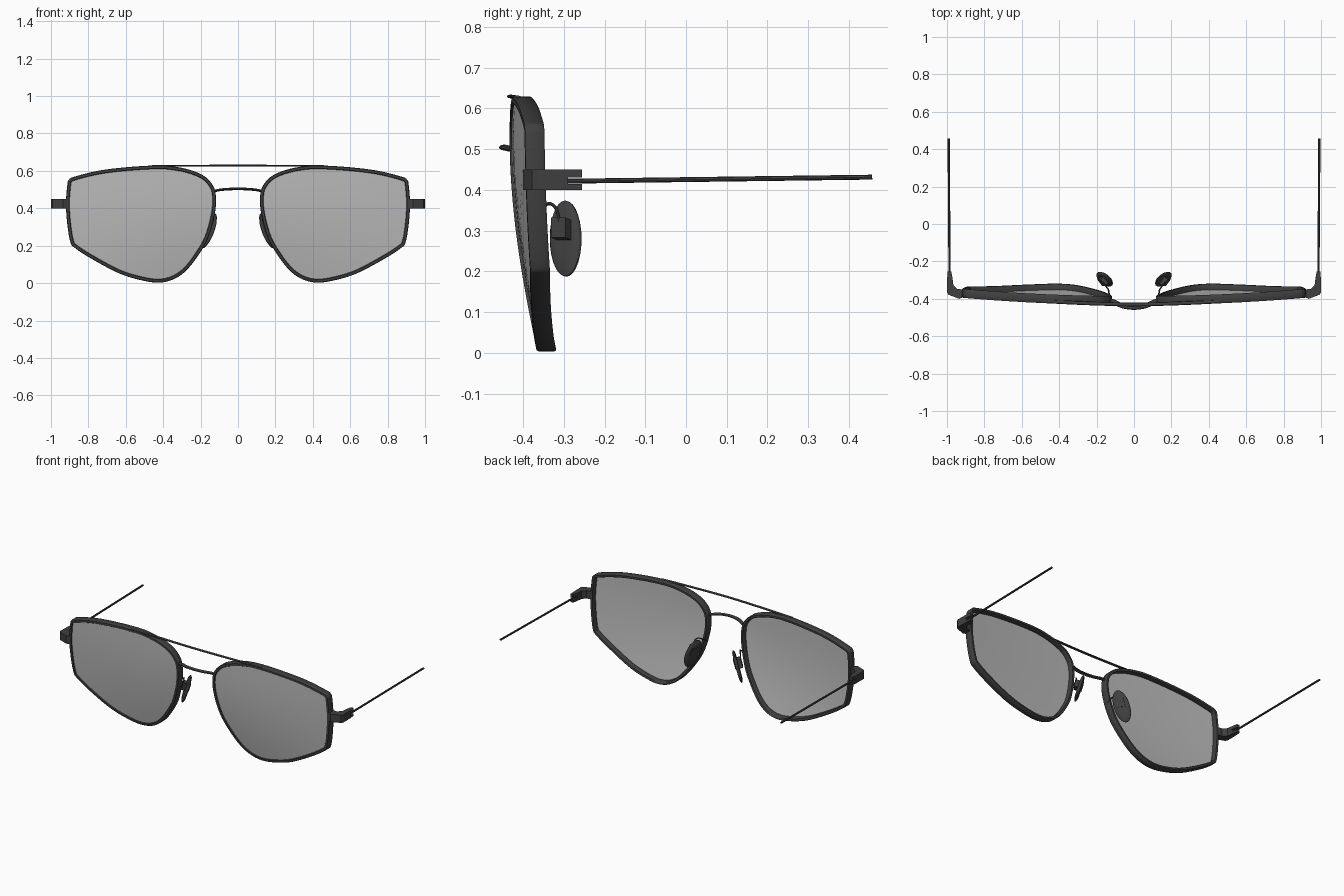
import bpy, bmesh, math
from mathutils import Vector

if "Cube" in bpy.data.objects:
    bpy.data.objects.remove(bpy.data.objects["Cube"])


def material(name, c):
    m = bpy.data.materials.new(name)
    m.diffuse_color = (c, c, c, 1)
    m.use_nodes = True
    m.node_tree.nodes["Principled BSDF"].inputs["Base Color"].default_value = m.diffuse_color
    return m


FRAME = material("dark grey metal", 0.05)
LENS = material("grey lens", 0.5)


def make(name, verts, faces, mat, angle=35):
    me = bpy.data.meshes.new(name)
    me.from_pydata([tuple(v) for v in verts], [], faces)
    bm = bmesh.new()
    bm.from_mesh(me)
    bmesh.ops.recalc_face_normals(bm, faces=bm.faces)
    bm.to_mesh(me)
    bm.free()
    me.materials.append(mat)
    ob = bpy.data.objects.new(name, me)
    bpy.context.collection.objects.link(ob)
    bpy.ops.object.select_all(action='DESELECT')
    ob.select_set(True)
    bpy.context.view_layer.objects.active = ob
    bpy.ops.object.shade_smooth_by_angle(angle=math.radians(angle))
    return ob


def catmull(pts, n, closed):
    pts = [Vector(p) for p in pts]
    N = len(pts)
    out = []
    for i in range(N if closed else N - 1):
        if closed:
            a, b, c, d = (pts[(i + k) % N] for k in (-1, 0, 1, 2))
        else:
            a, b, c, d = (pts[min(max(i + k, 0), N - 1)] for k in (-1, 0, 1, 2))
        for j in range(n):
            t = j / n
            out.append(0.5 * (2 * b + (c - a) * t + (2 * a - 5 * b + 4 * c - d) * t * t
                              + (3 * b - a - 3 * c + d) * t ** 3))
    if not closed:
        out.append(pts[-1])
    return out


def skin(rings, closed):
    """Faces joining equal-sized rings of vertices."""
    n, k = len(rings), len(rings[0])
    verts = [v for r in rings for v in r]
    faces = []
    for i in range(n if closed else n - 1):
        a, b = i * k, ((i + 1) % n) * k
        for j in range(k):
            faces.append((a + j, a + (j + 1) % k, b + (j + 1) % k, b + j))
    if not closed:
        faces += [tuple(range(k)), tuple(range((n - 1) * k, n * k))]
    return verts, faces


def sweep(name, pts, w, h, mat, sides=10, smooth=6):
    """Elliptical bar along a path: w sideways, h upwards (half sizes)."""
    path = catmull(pts, smooth, False)
    rings = []
    for i, p in enumerate(path):
        t = (path[min(i + 1, len(path) - 1)] - path[max(i - 1, 0)]).normalized()
        side = t.cross(Vector((0, 0, 1))).normalized()
        up = side.cross(t)
        rings.append([p + side * w * math.cos(a) + up * h * math.sin(a)
                      for a in (2 * math.pi * j / sides for j in range(sides))])
    return make(name, *skin(rings, False), mat)


def prism(name, outline, z0, z1, mat):
    rings = [[(x, y, z) for x, y in outline] for z in (z0, z1)]
    return make(name, *skin(rings, False), mat, 20)


def surf(x, z):
    """Front surface of the curved, tilted frame."""
    x = abs(x)
    return -0.434 + 0.047 * x * x + 0.2 * min(z - 0.55, 0) ** 2 * (1 - 0.8 * (x - 0.42))


# outer outline of one rim (x, z)
OUTLINE = [(.118, .46), (.121, .39), (.143, .29), (.18, .2), (.26, .085), (.335, .025), (.42, .003),
           (.52, .016), (.64, .054), (.79, .134), (.872, .188), (.895, .215), (.911, .30), (.92, .42),
           (.912, .53), (.904, .553), (.875, .569), (.74, .602), (.58, .621), (.42, .629),
           (.32, .62), (.235, .598), (.172, .566), (.13, .515)]
LOOP = catmull(OUTLINE, 5, True)
SECTION = [(.003, 0), (0, .005), (0, .043), (.004, .048), (.016, .048),
           (.019, .043), (.019, .005), (.016, 0)]


def inset(d):
    out = []
    for i, p in enumerate(LOOP):
        t = (LOOP[(i + 1) % len(LOOP)] - LOOP[i - 1]).normalized()
        out.append(p + Vector((-t.y, t.x)) * d)
    return out


for s, tag in ((1, "right"), (-1, "left")):
    # rim
    layers = [[(s * p.x, surf(p.x, p.y) + dep, p.y) for p in inset(d)] for d, dep in SECTION]
    make(tag + "_rim", *skin(layers, True), FRAME, 50)

    # lens: concentric rings, front and back
    edge = inset(.014)
    c = Vector((.5, .33))
    rings = []
    scales = [.02, .2, .4, .6, .8, 1]
    for dep, sc in ((.006, scales), (.018, scales[::-1])):
        for k in sc:
            ring = [c + (p - c) * k for p in edge]
            rings.append([(s * q.x, surf(q.x, q.y) + dep, q.y) for q in ring])
    make(tag + "_lens", *skin(rings, False), LENS, 40)

    # hinge block with a slot for the temple
    front = [(.905, -.35), (.912, -.392), (.935, -.4), (.992, -.378), (1, -.366)]
    back = [(.966, -.325), (.945, -.348)]
    tines = front + [(.999, -.29), (.996, -.255), (.977, -.255), (.97, -.29)] + back
    core = front + [(.999, -.29), (.97, -.29)] + back
    for part, prof, z0, z1 in (("top", tines, .43, .45), ("core", core, .414, .43),
                               ("bottom", tines, .4, .414)):
        prism(tag + "_hinge_" + part, [(s * x, y) for x, y in prof], z0, z1, FRAME)

    # temple arm
    sweep(tag + "_temple", [(s * .986, -.295, .421), (s * .991, .457, .431)],
          .006, .006, FRAME, 8, 1)

    # nose pad: rounded oval disc, leaning outward at the bottom
    mid = Vector((.157, -.295, .28))
    u = Vector((.6, .8, 0)).normalized()
    v = Vector((-.34, 0, 1)).normalized()
    n = u.cross(v).normalized()
    if n.x < 0:
        n = -n

    def place(a, b, d):
        p = mid + u * a + v * b + n * d
        return (s * p.x, p.y, p.z)

    rings = []
    for k, d in ((.5, -.010), (.88, -.008), (1, -.002), (1, .003), (.88, .008), (.5, .009)):
        rings.append([place(.047 * k * math.cos(t), .098 * k * math.sin(t), d)
                      for t in (2 * math.pi * j / 28 for j in range(28))])
    make(tag + "_nose_pad", *skin(rings, False), FRAME, 50)

    # pad mounting box
    box = [[place(a * .022, .02 + b * .026, d) for a, b in ((-1, -1), (1, -1), (1, 1), (-1, 1))]
           for d in (-.014, .032)]
    make(tag + "_pad_box", *skin(box, False), FRAME, 20)

    # pad wire
    wire = [(.132, -.39, .335), (.136, -.355, .355), (.148, -.335, .366),
            (.162, -.318, .352), (.17, -.308, .31)]
    sweep(tag + "_pad_wire", [(s * x, y, z) for x, y, z in wire], .004, .004, FRAME, 8, 5)

# bridge between the rims
sweep("bridge", [(-.13, -.41, .49), (-.105, -.418, .497), (-.06, -.438, .502), (0, -.446, .504),
                 (.06, -.438, .502), (.105, -.418, .497), (.13, -.41, .49)], .013, .007, FRAME, 12)

# thin top bar
sweep("top_bar", [(-.46, -.414, .627), (-.25, -.424, .628), (0, -.43, .629),
                  (.25, -.424, .628), (.46, -.414, .627)], .010, .0045, FRAME)
